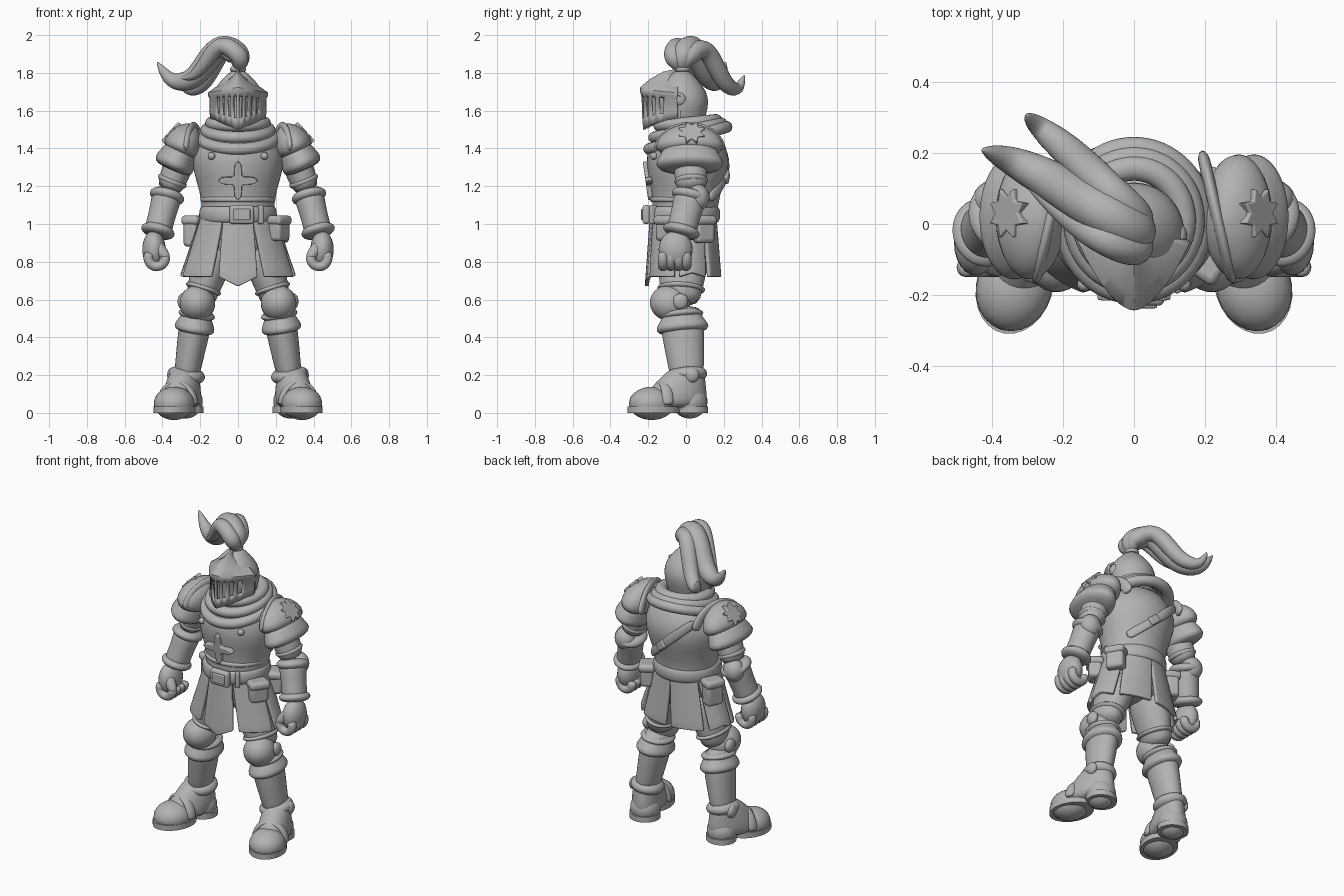
import bpy, bmesh
from math import sin, cos, pi, radians, sqrt
from mathutils import Vector, Matrix, Euler

cube = bpy.data.objects.get("Cube")
if cube:
    bpy.data.objects.remove(cube, do_unlink=True)

colour = (0.45, 0.45, 0.45, 1)
grey = bpy.data.materials.new("plain_grey")
grey.use_nodes = True
grey.diffuse_color = colour
grey.node_tree.nodes["Principled BSDF"].inputs["Base Color"].default_value = colour

# Joints of the left side; the right side is mirrored
SHOULDER, ELBOW, WRIST = Vector((.28, .02, 1.4)), Vector((.37, .03, 1.17)), Vector((.43, -.03, .94))
HIP, KNEE, ANKLE = Vector((.1, -.01, .92)), Vector((.21, -.03, .57)), Vector((.28, .01, .15))
PELVIS, NECK = Vector((0, -.02, .8)), Vector((0, .02, 1.55))
JAW, CROWN = Vector((0, -.03, 1.47)), Vector((0, -.02, 1.82))
X, Y, Z = Vector((1, 0, 0)), Vector((0, 1, 0)), Vector((0, 0, 1))


def finish(name, mesh_data, mirror=False, smooth=0, bevel=0, thickness=0, matrix=None):
    if matrix:
        mesh_data.transform(matrix)
    bmesh.ops.recalc_face_normals(mesh_data, faces=mesh_data.faces)
    mesh = bpy.data.meshes.new(name)
    mesh_data.to_mesh(mesh)
    mesh_data.free()
    mesh.materials.append(grey)
    for polygon in mesh.polygons:
        polygon.use_smooth = True
    mesh.set_sharp_from_angle(angle=pi if smooth else pi / 4)
    part = bpy.data.objects.new(name, mesh)
    bpy.context.scene.collection.objects.link(part)
    if thickness:
        modifier = part.modifiers.new("thickness", "SOLIDIFY")
        modifier.thickness, modifier.offset = thickness, 0
    if bevel:
        modifier = part.modifiers.new("bevel", "BEVEL")
        modifier.width, modifier.segments = bevel, 3
    if smooth:
        modifier = part.modifiers.new("smooth", "SUBSURF")
        modifier.levels = modifier.render_levels = smooth
    if mirror:
        part.modifiers.new("mirror", "MIRROR").use_mirror_merge = False


def sweep(name, path, radii, flat=1, end_flat=None, axis=Y, closed=False, sides=18, smooth=1, **options):
    """Skin ellipses along a path; without an axis they stay level."""
    bm, loops, count = bmesh.new(), [], len(path)
    end_flat = end_flat or flat
    for i, (centre, radius) in enumerate(zip(path, radii)):
        across, along = X, Y
        if axis:
            before = path[i - 1] if i or closed else path[0]
            after = path[(i + 1) % count] if closed else path[min(i + 1, count - 1)]
            tangent = (after - before).normalized()
            across = axis.cross(tangent).normalized()
            along = tangent.cross(across)
        depth = radius * (flat + (end_flat - flat) * i / (count - 1))
        turns = [2 * pi * k / sides for k in range(sides)]
        loops.append([bm.verts.new(centre + across * radius * cos(a) + along * depth * sin(a)) for a in turns])
    for i in range(count if closed else count - 1):
        low, high = loops[i], loops[(i + 1) % count]
        for k in range(sides):
            bm.faces.new((low[k - 1], low[k], high[k], high[k - 1]))
    if not closed:
        bm.faces.new(loops[0])
        bm.faces.new(loops[-1])
    finish(name, bm, smooth=smooth, **options)


def limb(name, start, end, radii, flat=1, span=(0, 1), **options):
    """Straight sweep with evenly spaced radii over a span between two joints."""
    steps = [span[0] + (span[1] - span[0]) * i / (len(radii) - 1) for i in range(len(radii))]
    sweep(name, [start.lerp(end, t) for t in steps], radii, flat, sides=26, **options)


def cuff(name, start, end, at, radius, half=.1, flat=1.1):
    limb(name, start, end, (radius * .7, radius, radius, radius * .7), flat, (at - half, at + half), mirror=True)


def hoop(name, centre, radius, flat, slope, width, tall):
    turns = [pi * i / 16 for i in range(32)]
    path = [Vector(centre) + Vector((radius * cos(a), radius * flat * sin(a), slope * sin(a))) for a in turns]
    sweep(name, path, [width] * len(path), tall, axis=Z, closed=True, sides=10)


def place(spot, turn=(0, 0, 0), size=(1, 1, 1)):
    return Matrix.LocRotScale(Vector(spot), Euler([radians(a) for a in turn]), Vector(size))


def blob(name, spot, size, turn=(0, 0, 0), base=Matrix()):
    bm = bmesh.new()
    bmesh.ops.create_uvsphere(bm, u_segments=24, v_segments=14, radius=1)
    finish(name, bm, mirror=True, matrix=base @ place(spot, turn, size))


def box(name, spot, size, turn=(0, 0, 0), bevel=.02):
    bm = bmesh.new()
    bmesh.ops.create_cube(bm, size=1)
    finish(name, bm, bevel=bevel, matrix=place(spot, turn, size))


def plate(name, count, radius, spot, turn, thick, mirror=False):
    """Badge whose outline radius is a rule of the point number."""
    bm = bmesh.new()
    points = [(radius(i), 2 * pi * i / count) for i in range(count)]
    face = bm.faces.new([bm.verts.new((r * cos(a), r * sin(a), -thick / 2)) for r, a in points])
    raised = bmesh.ops.extrude_face_region(bm, geom=[face])["geom"]
    bmesh.ops.translate(bm, vec=Z * thick, verts=[v for v in raised if isinstance(v, bmesh.types.BMVert)])
    finish(name, bm, mirror=mirror, bevel=.005, matrix=place(spot, turn))


def sheet(name, columns, rows, point, keep=lambda i, j: True, **options):
    """Thick curved grid from a rule giving each corner."""
    bm = bmesh.new()
    grid = [[bm.verts.new(point(i, j)) for i in range(columns + 1)] for j in range(rows + 1)]
    for j in range(rows):
        for i in range(columns):
            if keep(i, j):
                bm.faces.new((grid[j][i], grid[j][i + 1], grid[j + 1][i + 1], grid[j + 1][i]))
    finish(name, bm, **options)


# Torso
limb("torso", PELVIS, NECK, (.17, .19, .19, .2, .25, .24, .1), flat=.9)
hoop("breastplate_rim", (0, -.01, 1.13), .185, .9, 0, .016, 1)
blob("chest_rivet", (.14, -.17, 1.36), (.02, .02, .02))
plate("chest_ornament", 32, lambda i: .035 + .07 * cos(i * pi / 8) ** 4, (0, -.197, 1.23), (98, 0, 0), .035)


def strap_point(t):
    x = .34 * t - .18
    return Vector((x, .235 * sqrt(1 - (x / .24) ** 2) * (1 - .3 * t * t), 1.43 - .3 * t))


sweep("back_strap", [strap_point(i / 8) for i in range(9)], [.012] * 9, flat=2.5, axis=Z, sides=10)
box("strap_buckle", strap_point(.6), (.07, .04, .05), (0, 40, -10), bevel=.01)

# Scarf folds, raised at the back
for i, name in enumerate(("scarf_inner", "scarf_middle", "scarf_outer")):
    hoop(name, (0, .01, 1.535 - .04 * i), .14 + .025 * i, 1.06, .015 + .022 * i, .038, .9)

# Belt, buckle and pouches
hoop("belt", (0, -.015, 1.05), .19, .95, 0, .018, 2.5)
box("buckle", (.02, -.21, 1.05), (.13, .04, .1), bevel=.015)
box("buckle_plate", (.02, -.23, 1.05), (.09, .015, .06), bevel=.006)
box("belt_loop", (.12, -.175, 1.05), (.025, .04, .1), (0, 0, 25), bevel=.008)
for name, x, y, tall, turn in (("front_pouch", .215, -.1, .13, 55), ("back_pouch", .215, .09, .14, -60),
                               ("side_pouch", -.235, .06, .16, 65)):
    box(name, (x, y, 1.04 - tall / 2), (.11, .08, tall), (0, 0, turn))
    box(name + "_flap", (x, y, 1.02), (.125, .1, .05), (0, 0, turn))


# Skirt panels between two angles from the front, parted by slits that widen downward
def skirt(name, first, last, tip=0, mirror=True):
    def point(i, j):
        s, v = i / 10, j / 8
        slit = 4 * v
        a = radians(first + slit + (last - first - 2 * slit) * s)
        drop = v * (.33 + tip * (1 - abs(2 * s - 1)))
        return (.185 + .11 * v) * sin(a), -.015 - (.165 + .027 * v) * cos(a), 1.05 - drop
    sheet(name, 10, 8, point, thickness=.022, bevel=.005, mirror=mirror)


skirt("skirt_front", -24, 24, tip=.05, mirror=False)
skirt("skirt_front_side", 24, 80)
skirt("skirt_hip", 80, 130, tip=-.02)
skirt("skirt_back", 130, 180)

# Helmet with a pointed, slotted visor that slopes up into the crown
limb("helmet_dome", JAW, CROWN, (.1, .12, .135, .147, .135, .09, .03))
levels = (1.5, .97), (1.56, 1), (1.68, 1), (1.7, 1.06), (1.72, 1.06), (1.76, .82), (1.8, .45), (1.815, .1)


def visor_point(i, j):
    u, (z, scale) = i / 20 - 1, levels[j]
    return Vector((.145 * scale * u, -.03 - scale * (.195 - .18 * abs(u) ** 1.7), z + (1.65 - z) * .4 * abs(u)))


def visor_solid(i, j):
    inward = min(i, 39 - i)
    return j != 1 or inward < 5 or inward % 4 not in (1, 2)


sheet("visor", 40, len(levels) - 1, visor_point, visor_solid, thickness=.014)
sheet("visor_lining", 40, 3, lambda i, j: visor_point(i, j) + Y * .016)
blob("visor_pivot", (.13, -.035, 1.66), (.02, .035, .035))
sweep("helmet_ridge", [visor_point(20, j) for j in range(len(levels))], [.009] * 8, sides=8)
hoop("plume_socket", CROWN, .03, 1, 0, .014, 1)

# Plume strands share one curve and drift apart toward their tips
knots = [CROWN] + [Vector(p) for p in ((.005, -.02, 1.89), (-.1, .04, 1.935), (-.23, .12, 1.775), (-.35, .18, 1.76),
                                       (-.43, .21, 1.86))]


def plume_point(t):
    i = min(int(t * 5), 4)
    f = t * 5 - i
    a, b, c, d = knots[max(i - 1, 0)], knots[i], knots[i + 1], knots[min(i + 2, 5)]
    return b + ((c - a) * f + (2 * a - 5 * b + 4 * c - d) * f ** 2 + (3 * b - a - 3 * c + d) * f ** 3) / 2


for name, width, share, bulge, drift in (("plume_main", .066, 1, 0, (0, 0, 0)),
                                         ("plume_front", .048, .72, -.06, (0, -.05, .02)),
                                         ("plume_back", .052, 1, .05, (.13, .1, -.07))):
    ts = [i / 16 for i in range(17)]
    path = [plume_point(t * share) + Vector(drift) * t * t + Y * bulge * sin(pi * t) for t in ts]
    sweep(name, path, [width * min(1, .4 + 3 * t) * (1.03 - t ** 4) for t in ts], sides=14)

# Shoulder armour
top, rim = Vector((.24, .02, 1.53)), Vector((.345, .02, 1.3))
limb("shoulder_dome", top, rim, (.02, .075, .095, .106, .09), flat=1.75, span=(0, .7), mirror=True)
limb("shoulder_skirt", top, rim, (.07, .092, .1, .114, .09), flat=1.65, span=(.5, 1.08), mirror=True)
arc = [radians(20 * i - 80) for i in range(9)]
sweep("shoulder_flange", [Vector((.235 - .04 * sin(a), .02 + .17 * sin(a), 1.36 + .15 * cos(a))) for a in arc],
      [.018] * 9, flat=2, axis=Z, sides=12, mirror=True)
plate("shoulder_star", 16, lambda i: .075 if i % 2 else .048, (.345, .03, 1.476), (0, 48, 0), .045, mirror=True)

# Arms
limb("upper_arm", SHOULDER, ELBOW, (.07, .08, .075, .07), flat=1.15, mirror=True)
cuff("arm_band", SHOULDER, ELBOW, .75, .083)
limb("bracer", ELBOW, WRIST, (.08, .078, .073, .072, .075), flat=1.1, mirror=True)
cuff("elbow_cuff", ELBOW, WRIST, .1, .095, half=.14)
cuff("wrist_cuff", ELBOW, WRIST, .9, .092, half=.13)
blob("elbow_guard", ELBOW + Vector((.02, .035, -.03)), (.065, .06, .07))

# Fists
blob("palm", WRIST + Vector((.015, -.025, -.075)), (.062, .09, .1))
curl = [radians(40 - 30 * i) for i in range(9)]
for i, name in enumerate(("index", "middle", "ring", "little")):
    path = [WRIST + Vector((.046 * cos(a), .041 * i - .092, .046 * sin(a) - .12)) for a in curl]
    sweep(name + "_finger", path, [.029] * 9, sides=10, mirror=True)
limb("thumb", WRIST + Vector((.01, -.06, -.04)), WRIST + Vector((-.06, -.1, -.13)), (.03, .034, .03, .018),
     mirror=True)

# Legs
limb("thigh", HIP, KNEE, (.09, .105, .1, .085, .08), flat=1.3, mirror=True)
cuff("thigh_band", HIP, KNEE, .75, .1, half=.06, flat=1.3)
blob("knee_guard", KNEE + Vector((.005, -.055, .01)), (.094, .108, .095), (-10, 0, 8))
cuff("knee_band", KNEE, ANKLE, .12, .1, half=.06, flat=1.2)
blob("knee_rivet", KNEE + Vector((.085, 0, .02)), (.025, .042, .042))
limb("shin", KNEE, ANKLE, (.085, .085, .08, .07, .066), flat=1.35, mirror=True)
limb("greave_flare", KNEE, ANKLE, (.075, .085, .1, .112, .09), flat=1.3, span=(.1, .36), mirror=True)
cuff("ankle_cuff", KNEE, ANKLE, .88, .1)
blob("ankle_knob", ANKLE + Vector((.07, .02, .05)), (.025, .04, .04))

# Boots, toes turned outward
foot = place((ANKLE.x, ANKLE.y, 0), (0, 0, 17))
toes, instep = Vector((0, -.1, .02)), Vector((0, 0, .25))
limb("boot", toes, instep, (.095, .1, .09, .08, .06), flat=2, end_flat=1.3, axis=None, mirror=True, matrix=foot)
blob("toe_cap", (0, -.2, .05), (.106, .122, .088), base=foot)
blob("heel_counter", (0, .01, .06), (.09, .095, .09), base=foot)
for name, y, width, flat in (("front_sole", -.19, .108, 1.3), ("heel", .02, .093, .95)):
    spot = Vector((0, y, 0))
    limb(name, spot, spot + Z * .035, (width, width), flat, axis=None, smooth=0, mirror=True, matrix=foot)
band = [pi * i / 12 for i in range(13)]
sweep("toe_strap", [Vector((.1 * cos(a), -.14, .04 + .122 * sin(a))) for a in band], [.016] * 13, flat=2,
      sides=10, mirror=True, matrix=foot)
